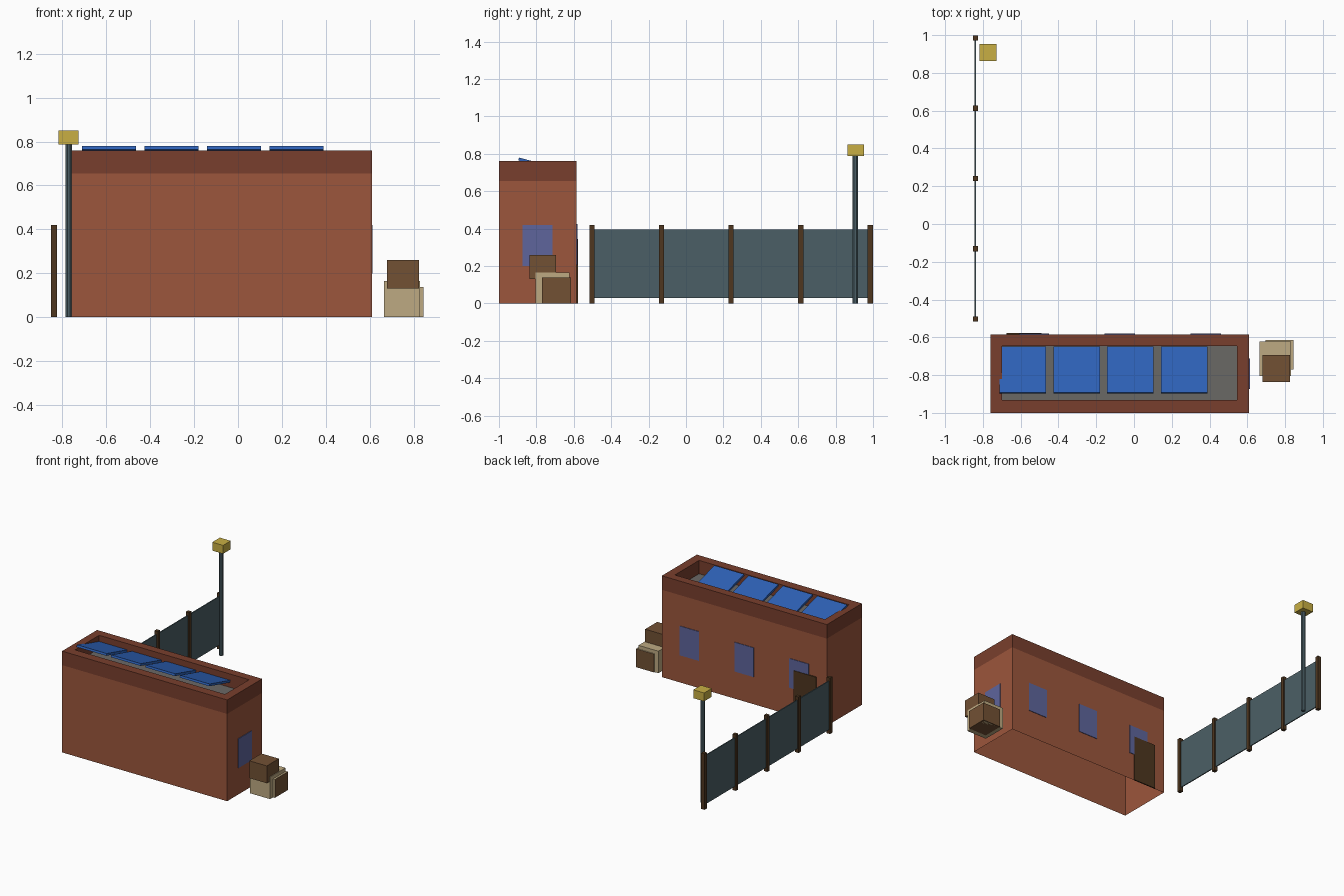
import bpy, bmesh, math
from mathutils import Matrix, Vector

if "Cube" in bpy.data.objects:
    bpy.data.objects.remove(bpy.data.objects["Cube"])


def lin(c):
    c /= 255
    return c / 12.92 if c <= 0.04045 else ((c + 0.055) / 1.055) ** 2.4


def mat(name, r, g, b):
    m = bpy.data.materials.new(name)
    m.diffuse_color = (lin(r), lin(g), lin(b), 1)
    m.use_nodes = True
    m.node_tree.nodes["Principled BSDF"].inputs["Base Color"].default_value = m.diffuse_color
    return m


WALL = mat("brick_red", 156, 86, 60)
TRIM = mat("dark_brick", 121, 63, 45)
ROOF = mat("roof_grey", 106, 104, 101)
SOLAR = mat("solar_blue", 46, 98, 184)
GLASS = mat("window_blue", 94, 101, 156)
STEEL = mat("slate_steel", 75, 95, 102)
WOOD = mat("dark_wood", 78, 54, 31)
LAMP = mat("lamp_yellow", 200, 175, 68)
TAN = mat("crate_tan", 190, 170, 130)
BROWN = mat("crate_brown", 114, 81, 52)


def finish(name, bm, mats):
    me = bpy.data.meshes.new(name)
    bm.to_mesh(me)
    bm.free()
    for m in mats:
        me.materials.append(m)
    ob = bpy.data.objects.new(name, me)
    bpy.context.collection.objects.link(ob)
    return ob


def box(name, x, y, z, *mats):
    """Box spanning the given (min, max) ranges."""
    bm = bmesh.new()
    size = [r[1] - r[0] for r in (x, y, z)]
    mid = Vector([(r[0] + r[1]) / 2 for r in (x, y, z)])
    bmesh.ops.create_cube(bm, size=1, matrix=Matrix.Translation(mid) @ Matrix.Diagonal((*size, 1)))
    return finish(name, bm, mats)


# Building shell: stacked rings up the wall, over the parapet, down to the roof
outer = (-0.76, 0.61, -1.0, -0.585)
inner = (-0.70, 0.545, -0.933, -0.647)
bm = bmesh.new()
rings = []
for (x0, x1, y0, y1), z in ((outer, 0), (outer, 0.655), (outer, 0.76), (inner, 0.76), (inner, 0.66)):
    rings.append([bm.verts.new((x, y, z)) for x, y in ((x0, y0), (x1, y0), (x1, y1), (x0, y1))])
for k in range(4):
    for i in range(4):
        j = (i + 1) % 4
        f = bm.faces.new((rings[k][i], rings[k][j], rings[k + 1][j], rings[k + 1][i]))
        f.material_index = 0 if k == 0 else 1
bm.faces.new(rings[-1]).material_index = 2
finish("building", bm, (WALL, TRIM, ROOF))

# Windows and door
for i, cx in enumerate((0.38, -0.075, -0.53)):
    box(f"back_window_{i + 1}", (cx - 0.08, cx + 0.08), (-0.586, -0.581), (0.205, 0.425), GLASS)
box("side_window", (0.609, 0.614), (-0.873, -0.713), (0.2, 0.42), GLASS)
box("door", (-0.675, -0.49), (-0.586, -0.577), (0, 0.345), WOOD)

# Tilted solar panels
for i in range(4):
    cx = -0.589 + i * 0.285
    p = box(f"solar_panel_{i + 1}", (-0.123, 0.123), (-0.127, 0.127), (-0.008, 0.008), SOLAR)
    p.location = (cx, -0.772, 0.739)
    p.rotation_euler.x = -math.radians(15)

# Fence
box("fence_panel", (-0.844, -0.836), (-0.505, 0.985), (0.03, 0.395), STEEL)
for i in range(5):
    y = -0.503 + i * 0.372
    box(f"fence_post_{i + 1}", (-0.853, -0.825), (y - 0.014, y + 0.014), (0, 0.42), WOOD)

# Lamp
bm = bmesh.new()
bmesh.ops.create_cone(bm, cap_ends=True, segments=8, radius1=0.016, radius2=0.016, depth=0.79,
                      matrix=Matrix.Translation((-0.772, 0.905, 0.395)) @ Matrix.Rotation(math.pi / 8, 4, 'Z'))
finish("lamp_pole", bm, (STEEL,))
box("lamp_head", (-0.818, -0.728), (0.863, 0.953), (0.787, 0.85), LAMP)

# Crates: the front one has tan and brown sides
box("tan_crate", (0.665, 0.83), (-0.805, -0.622), (0, 0.165), TAN)
side = box("two_tone_crate", (0.695, 0.845), (-0.77, -0.615), (-0.0, 0.138), TAN, BROWN)
for f in side.data.polygons:
    f.material_index = int(f.normal.x > 0.5 or f.normal.y > 0.5 or f.normal.z < -0.5)
box("top_crate", (0.68, 0.825), (-0.837, -0.694), (0.13, 0.26), BROWN)
